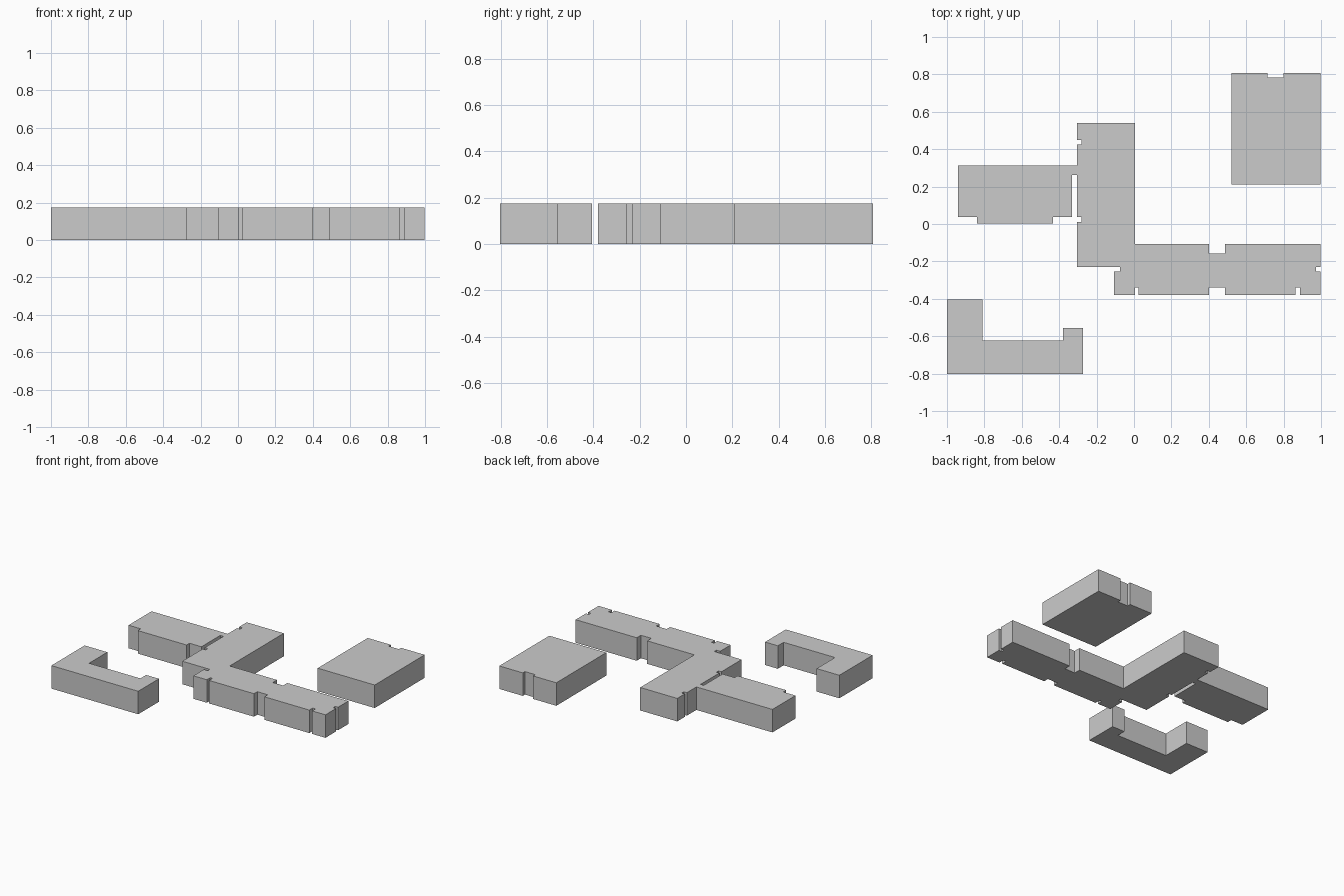
import bpy, bmesh

if "Cube" in bpy.data.objects:
    bpy.data.objects.remove(bpy.data.objects["Cube"])

HEIGHT = 0.174


def notch(start, end, depth_to, axis):
    """Four outline points of a recess in a wall.
    start/end = (wall position, from, to) flattened as wall, a, b along the wall."""
    wall, a, b = start, *end
    pts = [(wall, a), (depth_to, a), (depth_to, b), (wall, b)]
    return pts if axis == "y" else [(v, u) for u, v in pts]


def block(name, outline):
    """Flat-roofed building extruded from a counter-clockwise footprint."""
    bm = bmesh.new()
    face = bm.faces.new([bm.verts.new((x, y, 0)) for x, y in outline])
    top = bmesh.ops.extrude_face_region(bm, geom=[face], use_keep_orig=True)
    bmesh.ops.translate(bm, vec=(0, 0, HEIGHT),
                        verts=[g for g in top["geom"] if isinstance(g, bmesh.types.BMVert)])
    bmesh.ops.recalc_face_normals(bm, faces=bm.faces)
    mesh = bpy.data.meshes.new(name)
    bm.to_mesh(mesh)
    bm.free()
    obj = bpy.data.objects.new(name, mesh)
    bpy.context.collection.objects.link(obj)
    return obj


# Square hall with an entrance recess in its back wall
block("square_hall", [(0.52, 0.21), (0.997, 0.21), (0.997, 0.808)]
      + notch(0.808, (0.80, 0.713), 0.782, "x") + [(0.52, 0.808)])

# U-shaped building with one long and one short arm
block("courtyard_building", [
    (-1, -0.803), (-0.273, -0.803), (-0.273, -0.555), (-0.38, -0.555),
    (-0.38, -0.624), (-0.81, -0.624), (-0.81, -0.405), (-1, -0.405)])

# Main building: central spine, left wing and long right wing
spine_back = [(0.005, 0.54), (-0.305, 0.54)] + notch(-0.305, (0.45, 0.425), -0.28, "y")
left_wing = [(-0.305, 0.312), (-0.942, 0.312), (-0.942, 0.037), (-0.84, 0.037),
             (-0.84, 0.002), (-0.432, 0.002), (-0.432, 0.037), (-0.332, 0.037),
             (-0.332, 0.262), (-0.305, 0.262)]
spine_front = notch(-0.305, (0.037, 0.012), -0.28, "y") + [
    (-0.305, -0.23), (-0.075, -0.23), (-0.075, -0.255), (-0.107, -0.255), (-0.107, -0.38)]
right_wing = []
for a, b in ((0.005, 0.025), (0.40, 0.487), (0.863, 0.887)):
    right_wing += notch(-0.38, (a, b), -0.34, "x")
right_wing += [(0.998, -0.38)] + notch(0.998, (-0.255, -0.23), 0.974, "y")
right_wing += [(0.998, -0.107)] + notch(-0.107, (0.487, 0.40), -0.157, "x") + [(0.005, -0.107)]
block("main_building", spine_back + left_wing + spine_front + right_wing)
